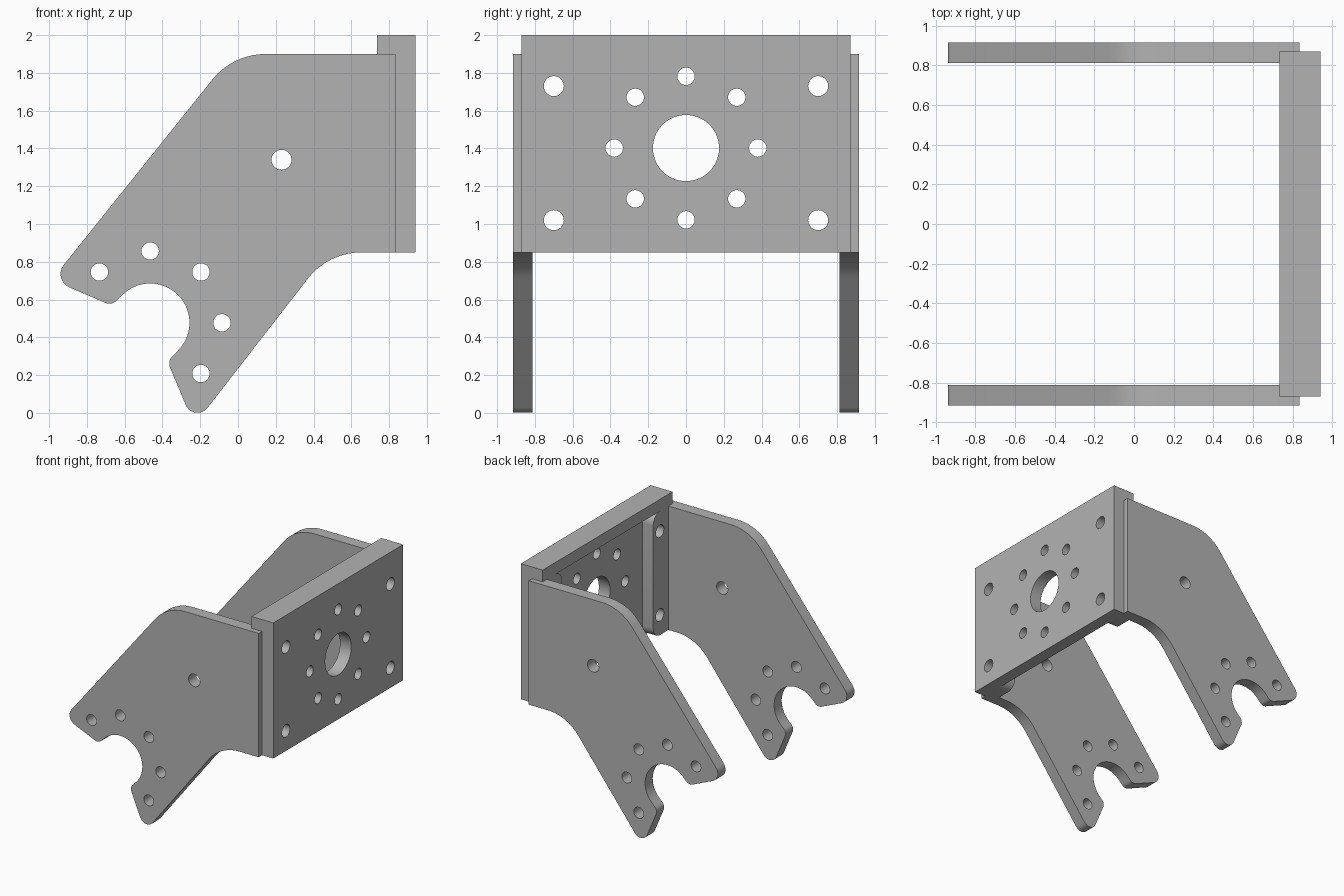
import bpy, bmesh
from math import pi, cos, sin, tan, radians
from mathutils import Vector, Matrix

if "Cube" in bpy.data.objects:
    bpy.data.objects.remove(bpy.data.objects["Cube"])

grey = bpy.data.materials.new("plain grey")
grey.use_nodes = True
grey.diffuse_color = (0.45, 0.45, 0.45, 1)
grey.node_tree.nodes["Principled BSDF"].inputs["Base Color"].default_value = (0.45, 0.45, 0.45, 1)


def arc(cx, cy, r, start, end, steps):
    angles = [radians(start + (end - start) * i / steps) for i in range(steps + 1)]
    return [(cx + r * cos(a), cy + r * sin(a), 0) for a in angles]


def hole(cx, cy, r, steps=32):
    return [Vector(p[:2]) for p in arc(cx, cy, r, 0, 360, steps)[:-1]]


def ring(cx, cy, radius, r, angles):
    return [hole(cx + radius * cos(radians(a)), cy + radius * sin(radians(a)), r) for a in angles]


def rounded(corners, steps=10):
    """Outline through (x, y, radius) corners, each rounded by its radius."""
    outline = []
    for i, (x, y, r) in enumerate(corners):
        p = Vector((x, y))
        if r == 0:
            outline.append(p)
            continue
        a = (p - Vector(corners[i - 1][:2])).normalized()
        b = (Vector(corners[(i + 1) % len(corners)][:2]) - p).normalized()
        turn = a.angle(b)
        side = 1 if a.x * b.y - a.y * b.x > 0 else -1
        start = p - a * r * tan(turn / 2)
        centre = start + Vector((-a.y, a.x)) * r * side
        for k in range(steps + 1):
            outline.append(centre + Matrix.Rotation(side * turn * k / steps, 2) @ (start - centre))
    return outline


def plate(name, outlines, thickness, location, rotation):
    """Flat plate extruded from an outline with holes."""
    curve = bpy.data.curves.new(name, "CURVE")
    curve.dimensions = "2D"
    curve.fill_mode = "BOTH"
    curve.extrude = thickness / 2
    for points in outlines:
        spline = curve.splines.new("POLY")
        spline.points.add(len(points) - 1)
        for target, p in zip(spline.points, points):
            target.co = (p.x, p.y, 0, 1)
        spline.use_cyclic_u = True
    temp = bpy.data.objects.new(name + " outline", curve)
    bpy.context.collection.objects.link(temp)
    mesh = bpy.data.meshes.new_from_object(temp.evaluated_get(bpy.context.evaluated_depsgraph_get()))
    bpy.data.objects.remove(temp)
    bm = bmesh.new()
    bm.from_mesh(mesh)
    bmesh.ops.remove_doubles(bm, verts=bm.verts, dist=0.0002)
    bmesh.ops.recalc_face_normals(bm, faces=bm.faces)
    bm.to_mesh(mesh)
    bm.free()
    mesh.materials.clear()
    mesh.materials.append(grey)
    obj = bpy.data.objects.new(name, mesh)
    obj.location, obj.rotation_euler = location, rotation
    bpy.context.collection.objects.link(obj)
    bpy.ops.object.select_all(action="DESELECT")
    obj.select_set(True)
    bpy.context.view_layer.objects.active = obj
    bpy.ops.object.shade_smooth_by_angle(angle=radians(30))


def box_outline(x0, x1, y0, y1):
    return [Vector(p) for p in ((x0, y0), (x1, y0), (x1, y1), (x0, y1))]


FACE_Y = (pi / 2, 0, 0)
FACE_X = (pi / 2, 0, pi / 2)

# Side arms: slanted plates ending in a forked foot with a round slot
slot = (-0.465, 0.477)
arm = rounded([(0.835, 1.9, 0), (-0.027, 1.9, 0.36), (-0.986, 0.705, 0.077), (-0.668, 0.568, 0.055)]
              + arc(*slot, 0.208, 135, -45, 32)
              + [(-0.374, 0.274, 0.055), (-0.232, -0.065, 0.068), (0.478, 0.85, 0.36), (0.835, 0.85, 0)])
arm_holes = ring(*slot, 0.38, 0.046, range(-45, 136, 45)) + [hole(0.23, 1.34, 0.053)]
for name, side in (("left", -1), ("right", 1)):
    plate(name + "_side_arm", [arm] + arm_holes, 0.102, (0, side * 0.864, 0), FACE_Y)

# Mounting plate with a central bore, a bolt ring and corner holes
corner_holes = {s: [hole(s * 0.70, z, 0.053) for z in (1.02, 1.73)] for s in (-1, 1)}
plate("mounting_plate",
      [box_outline(-0.87, 0.87, 0.85, 2.0), hole(0, 1.402, 0.175, 64)]
      + ring(0, 1.402, 0.38, 0.046, range(0, 360, 45)) + corner_holes[-1] + corner_holes[1],
      0.105, (0.8875, 0, 0), FACE_X)

# Lip along the top of the mounting plate, resting on the arms
plate("top_lip", [box_outline(-0.87, 0.87, 1.9, 2.0)], 0.1, (0.785, 0, 0), FACE_X)

# Thick strips behind the corner holes, rounded on their inner corners
for name, s in (("front_strip", -1), ("rear_strip", 1)):
    strip = rounded([(s * 0.813, 0.85, 0), (s * 0.61, 0.85, 0.09), (s * 0.61, 1.9, 0.09), (s * 0.813, 1.9, 0)])
    plate(name, [strip] + corner_holes[s], 0.1, (0.785, 0, 0), FACE_X)
